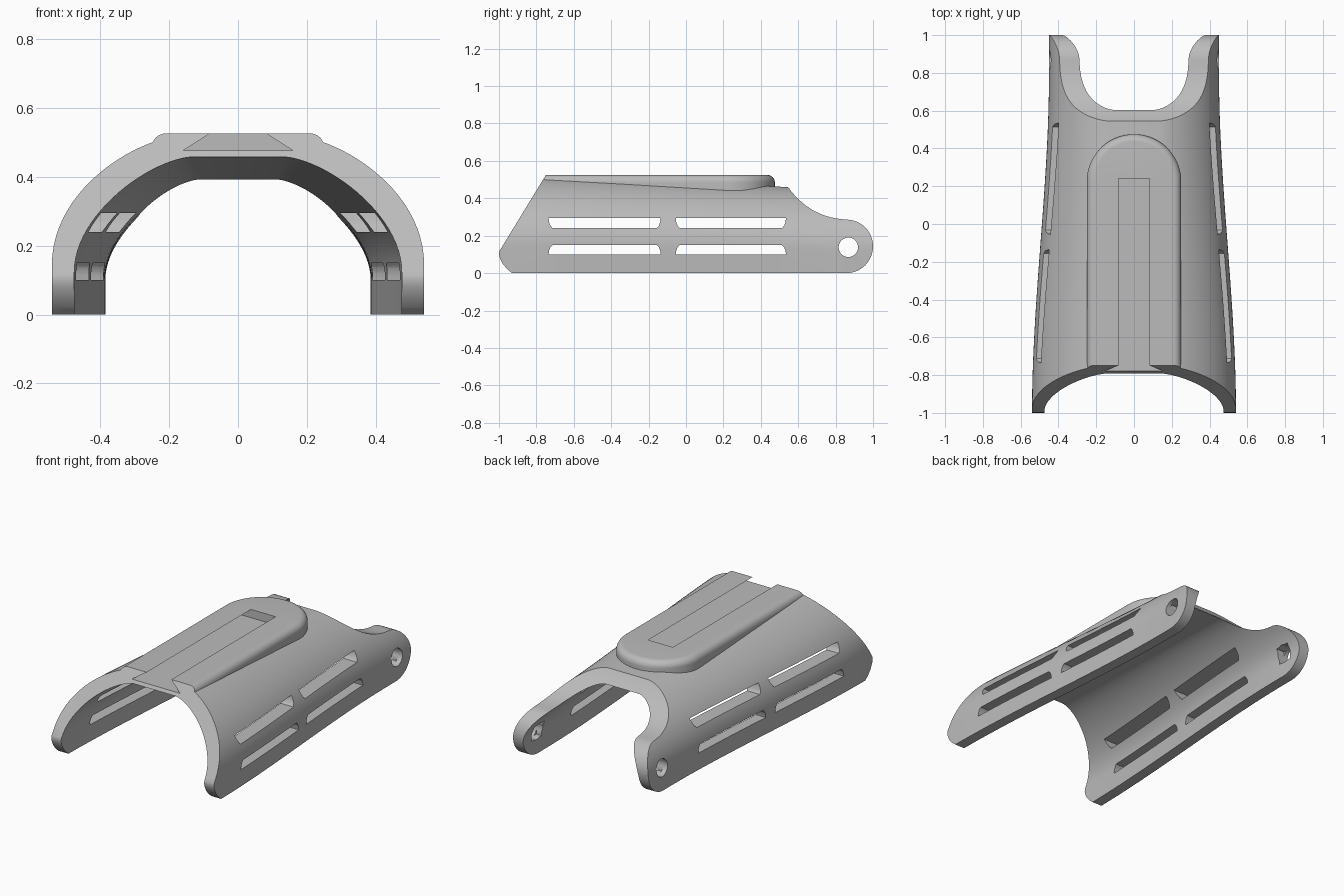
import bpy, bmesh, math
from mathutils import Vector
from mathutils.geometry import interpolate_bezier

cube = bpy.data.objects.get("Cube")
if cube:
    bpy.data.objects.remove(cube, do_unlink=True)

grey = bpy.data.materials.new("plain grey")
grey.use_nodes = True
colour = (0.5, 0.5, 0.5, 1)
grey.diffuse_color = colour
grey.node_tree.nodes["Principled BSDF"].inputs["Base Color"].default_value = colour


def loft(name, rings):
    """Closed solid skinned through rings of equal point count."""
    bm = bmesh.new()
    loops = [[bm.verts.new(p) for p in ring] for ring in rings]
    n = len(loops[0])
    for a, b in zip(loops, loops[1:]):
        for i in range(n):
            j = (i + 1) % n
            bm.faces.new((a[i], a[j], b[j], b[i]))
    bm.faces.new(loops[0])
    bm.faces.new(loops[-1])
    bmesh.ops.recalc_face_normals(bm, faces=bm.faces)
    mesh = bpy.data.meshes.new(name)
    bm.to_mesh(mesh)
    bm.free()
    mesh.materials.append(grey)
    obj = bpy.data.objects.new(name, mesh)
    bpy.context.collection.objects.link(obj)
    return obj


def side_prism(name, outline, half=0.7):
    """Solid with a (y, z) outline, running across x."""
    return loft(name, [[(x, y, z) for y, z in outline] for x in (-half, half)])


def combine(target, tool, operation):
    mod = target.modifiers.new(tool.name, 'BOOLEAN')
    mod.operation = operation
    mod.solver = 'EXACT'
    mod.object = tool
    bpy.context.view_layer.objects.active = target
    bpy.ops.object.modifier_apply(modifier=mod.name)
    bpy.data.objects.remove(tool, do_unlink=True)


def arch(name, inset, curve):
    """Tapering arch solid: half section is a straight leg, a curve and a flat crown."""
    points = interpolate_bezier(*[Vector((x, z, 0)) for x, z in curve], 24)
    half = [(curve[0][0], -0.1)] + [(p.x, p.y) for p in points]
    section = half + [(-x, z) for x, z in reversed(half)]
    rings = []
    for i in range(45):
        y = -1.1 + 2.2 * i / 44
        t = min(1, max(0, (0.8 - y) / 1.8))
        width = 0.45 + 0.09 * t * t * (3 - 2 * t) - inset
        crown = 0.52 - 0.0465 * (y + 0.75) - inset
        sx, sz = width / curve[0][0], crown / curve[-1][1]
        rings.append([(x * sx, y, z * sz) for x, z in section])
    return loft(name, rings)


# Outer body
shell = arch("guard_shell", 0, [(0.54, 0.14), (0.54, 0.36), (0.30, 0.51), (0.16, 0.52)])

# Raised rail pad with a round end and soft top edge
levels = [(0.25, 0.40)]
for i in range(9):
    a = math.pi / 2 * i / 8
    levels.append((0.21 + 0.04 * math.cos(a), 0.485 + 0.04 * math.sin(a)))
rings = []
for r, z in levels:
    arc = [math.pi * i / 40 for i in range(41)]
    rings.append([(r, -1.1, z)]
                 + [(r * math.cos(a), 0.225 + r * math.sin(a), z) for a in arc]
                 + [(-r, -1.1, z)])
combine(shell, loft("rail_pad", rings), 'UNION')

# Trim to the side outline: slanted front, scooped back, round lugs
outline = [(-0.93, 0), (-0.955, 0.02), (-0.98, 0.05), (-0.995, 0.08), (-1, 0.1),
           (-0.998, 0.117), (-0.70, 0.605), (0.545, 0.605), (0.545, 0.462)]
scoop = [Vector((y, z, 0)) for y, z in
         ((0.545, 0.46), (0.62, 0.36), (0.71, 0.295), (0.858, 0.286))]
outline += [(p.x, p.y) for p in interpolate_bezier(*scoop, 16)]
for i in range(1, 25):
    a = math.pi / 2 - math.pi * i / 24
    outline.append((0.858 + 0.142 * math.cos(a), 0.143 + 0.143 * math.sin(a)))
combine(shell, side_prism("side_outline", outline), 'INTERSECT')

# Hollow interior
hollow = arch("hollow", 0.065, [(0.475, 0.12), (0.475, 0.28), (0.27, 0.44), (0.14, 0.455)])
combine(shell, hollow, 'DIFFERENCE')

# Dovetail groove along the pad
groove = [(0.16, 0.475), (0.08, 0.526), (0.08, 0.6)]
groove += [(-x, z) for x, z in reversed(groove)]
combine(shell, loft("dovetail", [[(x, y, z) for x, z in groove] for y in (-1.1, 0.24)]),
        'DIFFERENCE')

# Side slots, two rows of two, through both walls
for y0, y1 in ((-0.735, -0.135), (-0.055, 0.535)):
    for wide, narrow in ((0.295, 0.24), (0.10, 0.15)):
        corner = [(0, 0), (0.003, 0.4), (0.01, 0.75), (0.022, 1)]
        left = [(y0 + d, wide + (narrow - wide) * k) for d, k in corner]
        right = [(y1 - d, wide + (narrow - wide) * k) for d, k in reversed(corner)]
        combine(shell, side_prism("slot", left + right), 'DIFFERENCE')

# Lug bolt holes, with square recesses on the inner faces
bolt = [(0.868 + 0.052 * math.cos(math.tau * i / 32), 0.138 + 0.052 * math.sin(math.tau * i / 32))
        for i in range(32)]
combine(shell, side_prism("bolt_hole", bolt), 'DIFFERENCE')
s = 0.047
square = [(0.868 + a * s, 0.138 + b * s) for a, b in ((-1, -1), (1, -1), (1, 1), (-1, 1))]
combine(shell, side_prism("nut_recess", square, 0.42), 'DIFFERENCE')

# Smooth curved surfaces, crisp edges
bpy.ops.object.select_all(action='DESELECT')
shell.select_set(True)
bpy.context.view_layer.objects.active = shell
bpy.ops.object.shade_smooth_by_angle(angle=math.radians(30))
